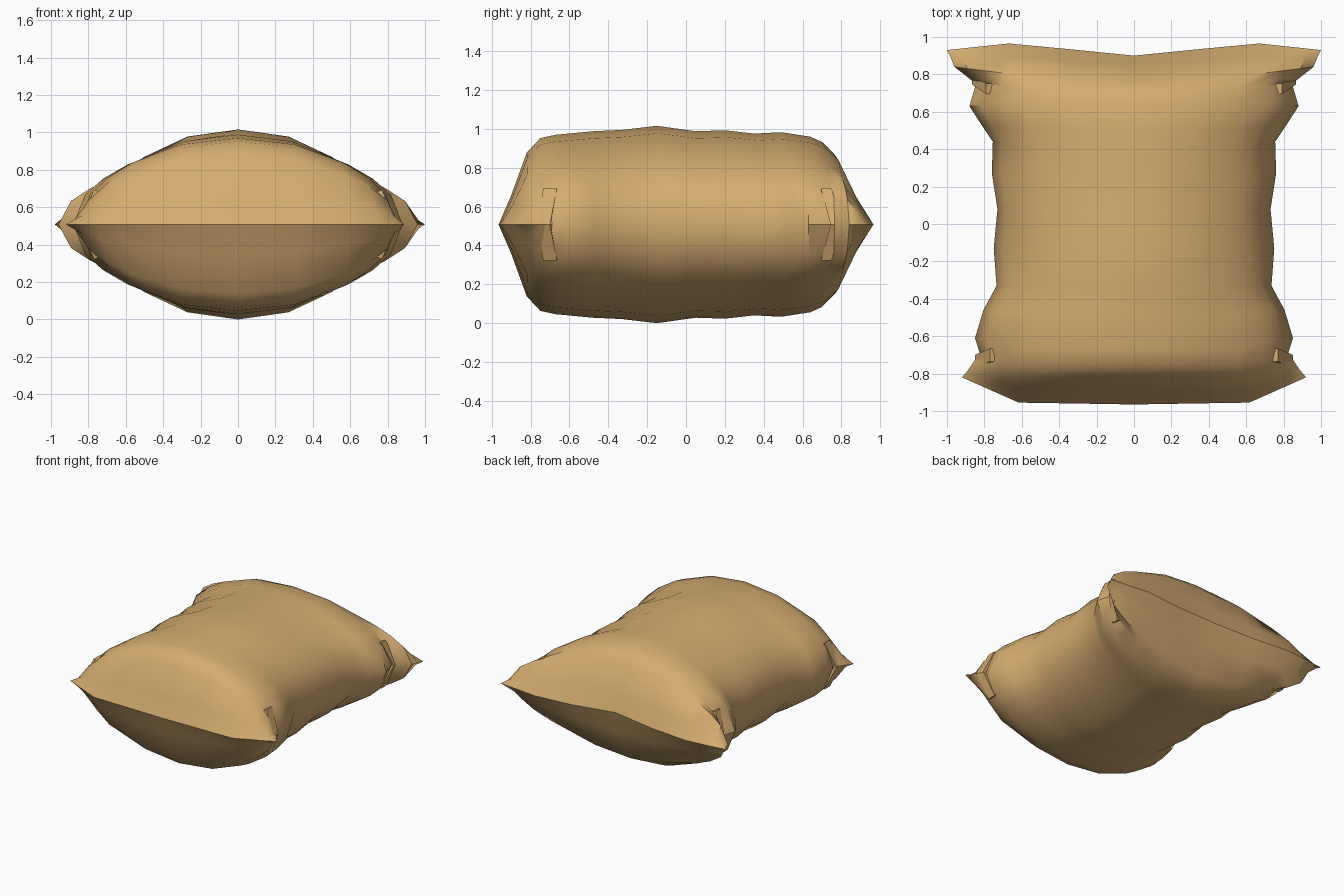
import bpy, bmesh, math

if "Cube" in bpy.data.objects:
    bpy.data.objects.remove(bpy.data.objects["Cube"])

# One flat colour for the stuffed sack
tan = bpy.data.materials.new("tan cloth")
tan.diffuse_color = (0.66, 0.41, 0.165, 1)
tan.use_nodes = True
tan.node_tree.nodes["Principled BSDF"].inputs["Base Color"].default_value = tan.diffuse_color

SEAM = 0.513
# Half cross-section: fraction of half width, fraction of height
PROFILE = [(0, 1), (0.36, 0.925), (0.67, 0.71), (0.82, 0.54), (0.93, 0.35), (1, 0)]

# Rows front to back: y at centre, y at 2/3 width, y at edge, half width, height
ROWS = [
    (-0.965, -0.955, -0.82, 0.92, 0.0),
    (-0.90, -0.89, -0.785, 0.89, 0.15),
    (-0.82, -0.815, -0.74, 0.86, 0.37),
    (-0.75, -0.75, -0.69, 0.825, 0.445),
    (-0.67, -0.67, -0.61, 0.85, 0.462),
    (-0.48, -0.47, -0.46, 0.805, 0.48),
    (-0.33, -0.33, -0.33, 0.735, 0.487),
    (-0.15, -0.14, -0.13, 0.75, 0.508),
    (0.05, 0.06, 0.08, 0.73, 0.48),
    (0.20, 0.22, 0.27, 0.76, 0.485),
    (0.35, 0.38, 0.44, 0.755, 0.468),
    (0.49, 0.51, 0.53, 0.815, 0.475),
    (0.64, 0.66, 0.63, 0.88, 0.452),
    (0.70, 0.73, 0.75, 0.845, 0.425),
    (0.765, 0.80, 0.84, 0.96, 0.36),
    (0.85, 0.89, 0.89, 0.98, 0.16),
    (0.90, 0.965, 0.93, 1.0, 0.0),
]


def row_y(row, t):
    """Bowed line through the centre, two-thirds and edge values."""
    a, b, c = row[:3]
    if t <= 0.67:
        s = t / 0.67
        return a + (b - a) * s * s * (3 - 2 * s)
    s = (t - 0.67) / 0.33
    return b + (c - b) * s


bm = bmesh.new()
ts = [(-t, f) for t, f in PROFILE[:0:-1]] + PROFILE


def sheet(sign):
    """Upper or lower cloth panel."""
    grid = []
    for row in ROWS:
        line = []
        for t, f in ts:
            bump = 0.02 * max(0, 1 - abs(t) * 3) if row is ROWS[-1] else 0
            line.append(bm.verts.new((t * row[3], row_y(row, abs(t)),
                                      SEAM + sign * f * row[4] + bump)))
        grid.append(line)
    for a, b in zip(grid, grid[1:]):
        for i in range(len(ts) - 1):
            bm.faces.new((a[i], a[i + 1], b[i + 1], b[i]))


sheet(1)
sheet(-1)
bmesh.ops.remove_doubles(bm, verts=bm.verts, dist=0.0005)
bmesh.ops.recalc_face_normals(bm, faces=bm.faces)


# Small corner tucks: thin folded strips lying on the flanks
def tuck(sx, sz, y_top, y_low, x_top, x_low, width):
    pts = [(x_top, y_top), (x_top, y_top + width),
           (x_low, y_low + width), (x_low, y_low)]
    zs = [0.185, 0.185, 0, 0]
    outer = [bm.verts.new((sx * x, y, SEAM + sz * z)) for (x, y), z in zip(pts, zs)]
    inner = [bm.verts.new((sx * (x - 0.1), y, SEAM + sz * z * 0.8)) for (x, y), z in zip(pts, zs)]
    faces = [bm.faces.new(outer), bm.faces.new(inner[::-1])]
    for i in range(4):
        j = (i + 1) % 4
        faces.append(bm.faces.new((outer[j], outer[i], inner[i], inner[j])))
    bmesh.ops.recalc_face_normals(bm, faces=faces)


for sx in (-1, 1):
    for sz in (-1, 1):
        tuck(sx, sz, 0.695, 0.745, 0.79, 0.865, 0.055)
        tuck(sx, sz, -0.735, -0.77, 0.77, 0.85, 0.07)

mesh = bpy.data.meshes.new("stuffed_sack")
bm.to_mesh(mesh)
bm.free()
mesh.materials.append(tan)
sack = bpy.data.objects.new("stuffed_sack", mesh)
bpy.context.collection.objects.link(sack)

# Smooth cloth with sharp seams and folds
bpy.context.view_layer.objects.active = sack
sack.select_set(True)
bpy.ops.object.shade_smooth_by_angle(angle=math.radians(40))
zmin = min(v.co.z for v in mesh.vertices)
for v in mesh.vertices:
    v.co.z -= zmin
